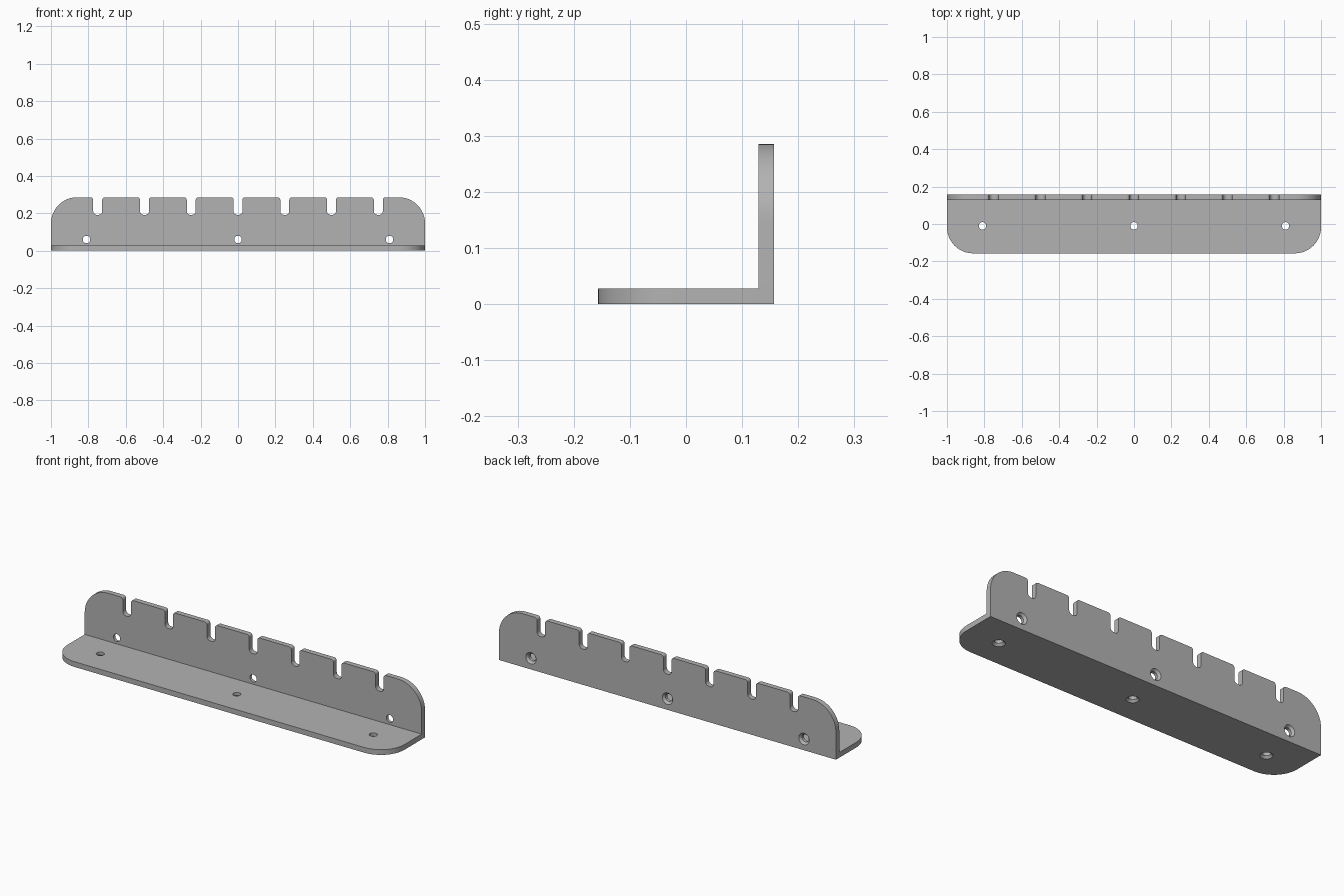
import bpy, bmesh, math
from mathutils import Vector, Matrix

cube = bpy.data.objects.get("Cube")
if cube:
    bpy.data.objects.remove(cube)

THICK = 0.028      # plate thickness
DEPTH = 0.157      # half depth
HEIGHT = 0.286
CORNER = 0.14

grey = bpy.data.materials.new("plain grey")
grey.use_nodes = True
grey.diffuse_color = (0.45, 0.45, 0.45, 1)
grey.node_tree.nodes["Principled BSDF"].inputs["Base Color"].default_value = grey.diffuse_color


def rounded(corners, steps=12):
    """Round each (x, y, radius) corner of a closed outline."""
    out = []
    for i, (x, y, r) in enumerate(corners):
        p = Vector((x, y))
        if r == 0:
            out.append(p)
            continue
        a = (Vector(corners[i - 1][:2]) - p).normalized()
        b = (Vector(corners[(i + 1) % len(corners)][:2]) - p).normalized()
        # All corners are square, so the arc centre lies at p + r(a + b)
        for k in range(steps + 1):
            t = math.pi / 2 * k / steps
            out.append(p + r * (a * (1 - math.sin(t)) + b * (1 - math.cos(t))))
    return out


def make_object(name, bm):
    bmesh.ops.recalc_face_normals(bm, faces=bm.faces)
    mesh = bpy.data.meshes.new(name)
    bm.to_mesh(mesh)
    bm.free()
    obj = bpy.data.objects.new(name, mesh)
    bpy.context.collection.objects.link(obj)
    mesh.materials.append(grey)
    return obj


def plate(name, outline, place, push):
    """Extrude an outline, placed in space by a function, along push."""
    bm = bmesh.new()
    face = bm.faces.new([bm.verts.new(place(p)) for p in outline])
    new = bmesh.ops.extrude_face_region(bm, geom=[face])["geom"]
    bmesh.ops.translate(bm, vec=push,
                        verts=[v for v in new if isinstance(v, bmesh.types.BMVert)])
    return make_object(name, bm)


def screw_cutter(name, location, direction):
    """Through hole that widens into a countersink towards direction."""
    rings = [(-0.05, 0.02), (-0.012, 0.02), (0, 0.031), (0.01, 0.031)]
    bm = bmesh.new()
    turn = Vector((0, 0, 1)).rotation_difference(Vector(direction)).to_matrix().to_4x4()
    loops = []
    for z, r in rings:
        loops.append([bm.verts.new((r * math.cos(a), r * math.sin(a), z))
                      for a in (math.tau * k / 32 for k in range(32))])
    for low, high in zip(loops, loops[1:]):
        for k in range(32):
            n = (k + 1) % 32
            bm.faces.new((low[k], low[n], high[n], high[k]))
    bm.faces.new(loops[0])
    bm.faces.new(loops[-1])
    bm.transform(Matrix.Translation(location) @ turn)
    return make_object(name, bm)


def combine(target, other, operation):
    mod = target.modifiers.new("combine", "BOOLEAN")
    mod.operation = operation
    mod.solver = "EXACT"
    mod.object = other
    bpy.context.view_layer.objects.active = target
    bpy.ops.object.modifier_apply(modifier=mod.name)
    bpy.data.objects.remove(other)


# Upright with seven open slots along the top edge
outline = [(-1, 0, 0), (-1, HEIGHT, CORNER)]
for i in range(-3, 4):
    x, half, floor = i * 0.25, 0.024, 0.192
    outline += [(x - half, HEIGHT, 0.014), (x - half, floor, 0.02),
                (x + half, floor, 0.02), (x + half, HEIGHT, 0.014)]
outline += [(1, HEIGHT, CORNER), (1, 0, 0)]
bracket = plate("slotted_bracket", rounded(outline),
                lambda p: (p.x, DEPTH, p.y), (0, -THICK, 0))

# Base shelf with rounded front corners
base = plate("base_shelf",
             rounded([(-1, DEPTH, 0), (-1, -DEPTH, CORNER), (1, -DEPTH, CORNER), (1, DEPTH, 0)]),
             lambda p: (p.x, p.y, 0), (0, 0, THICK))
combine(bracket, base, "UNION")

# Countersunk screw holes through both plates
for x in (-0.81, 0, 0.81):
    combine(bracket, screw_cutter("back_hole", (x, DEPTH, 0.06), (0, 1, 0)), "DIFFERENCE")
    combine(bracket, screw_cutter("base_hole", (x, -0.01, 0), (0, 0, -1)), "DIFFERENCE")

bpy.ops.object.select_all(action="DESELECT")
bracket.select_set(True)
bpy.context.view_layer.objects.active = bracket
bpy.ops.object.shade_smooth_by_angle(angle=math.radians(30))
